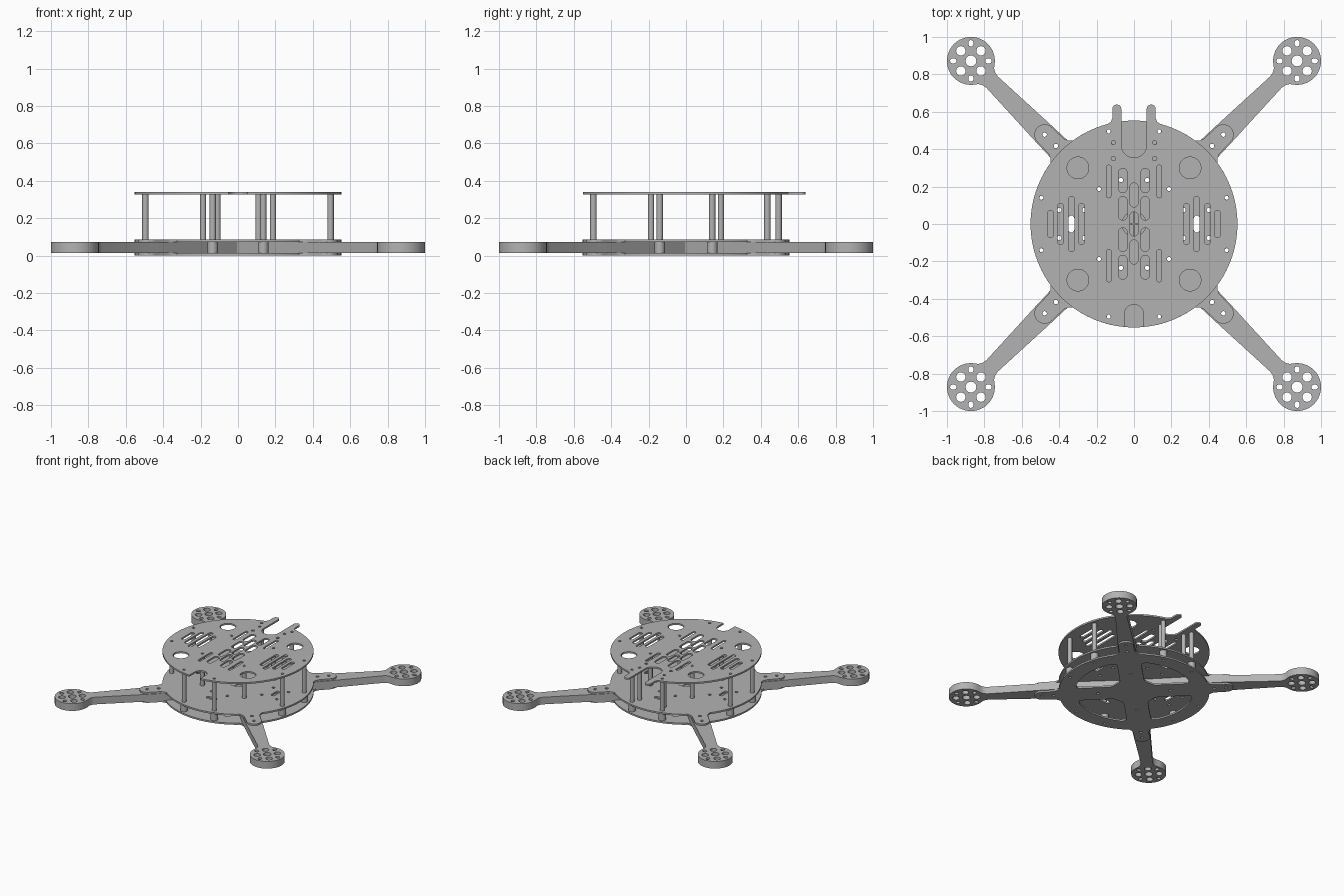
import bpy, bmesh
from math import sin, cos, pi, radians, atan2, sqrt
from mathutils import Matrix

if "Cube" in bpy.data.objects:
    bpy.data.objects.remove(bpy.data.objects["Cube"])

grey = bpy.data.materials.new("frame grey")
grey.use_nodes = True
COLOUR = (0.45, 0.45, 0.45, 1)
grey.diffuse_color = COLOUR
grey.node_tree.nodes["Principled BSDF"].inputs["Base Color"].default_value = COLOUR

R = 0.553                          # plate radius
SHEET = 0.013                      # plate thickness
ARM_TOP = 0.072
TOP_Z = 0.328
DIAGONALS = (45, 135, 225, 315)


def arc(cx, cy, r, a0, a1, n=16):
    """Points on an arc, in degrees."""
    steps = [radians(a0 + (a1 - a0) * i / n) for i in range(n + 1)]
    return [(cx + r * cos(a), cy + r * sin(a)) for a in steps]


def circle(x, y, r, n=24):
    return arc(x, y, r, 0, 360, n)[:-1]


def slot(x, y0, y1, r):
    """Upright slot with round ends."""
    return arc(x, y1 - r, r, 0, 180, 10) + arc(x, y0 + r, r, 180, 360, 10)


def turn(points, degrees):
    c, s = cos(radians(degrees)), sin(radians(degrees))
    return [(c * u - s * v, s * u + c * v) for u, v in points]


def mirrored(points):
    """Continue a half outline with its mirror image across v = 0."""
    return points + [(u, -v) for u, v in reversed(points)]


def quad(x, y):
    return [(sx * x, sy * y) for sx in (1, -1) for sy in (1, -1)]


def disc_outline(features):
    """Disc edge interrupted by (angle, profile) features, counterclockwise."""
    out = []
    for i, (angle, profile) in enumerate(features):
        out += turn(profile, angle)
        nxt_angle, nxt = features[(i + 1) % len(features)]
        a0 = angle + atan2(profile[-1][1], profile[-1][0]) * 180 / pi
        a1 = nxt_angle + atan2(nxt[0][1], nxt[0][0]) * 180 / pi
        if a1 < a0:
            a1 += 360
        out += arc(0, 0, R, a0, a1, max(6, int((a1 - a0) / 3)))[1:-1]
    return out


def cut_sheet(name, loops, z0, z1, angle=0):
    """Extrude closed loops into a solid; inner loops become holes."""
    curve = bpy.data.curves.new(name, "CURVE")
    curve.dimensions, curve.fill_mode = "2D", "BOTH"
    curve.extrude = (z1 - z0) / 2
    for loop in loops:
        spline = curve.splines.new("POLY")
        spline.points.add(len(loop) - 1)
        for p, (x, y) in zip(spline.points, loop):
            p.co = (x, y, 0, 1)
        spline.use_cyclic_u = True
    temp = bpy.data.objects.new(name + " curve", curve)
    bpy.context.collection.objects.link(temp)
    graph = bpy.context.evaluated_depsgraph_get()
    mesh = bpy.data.meshes.new_from_object(temp.evaluated_get(graph))
    bpy.data.objects.remove(temp)
    mesh.transform(Matrix.Translation((0, 0, (z0 + z1) / 2))
                   @ Matrix.Rotation(radians(angle), 4, "Z"))
    bm = bmesh.new()
    bm.from_mesh(mesh)
    bmesh.ops.remove_doubles(bm, verts=bm.verts, dist=1e-5)
    bmesh.ops.recalc_face_normals(bm, faces=bm.faces)
    bm.to_mesh(mesh)
    bm.free()
    mesh.materials.clear()
    mesh.materials.append(grey)
    obj = bpy.data.objects.new(name, mesh)
    bpy.context.collection.objects.link(obj)
    bpy.ops.object.select_all(action="DESELECT")
    obj.select_set(True)
    bpy.context.view_layer.objects.active = obj
    bpy.ops.object.shade_smooth_by_angle(angle=radians(30))
    return obj


# Shared bolt positions
rim_posts = quad(0.135, 0.495) + quad(0.495, 0.14)
inner_posts = quad(0.187, 0.187)
back_posts = [(0.11, 0.435), (-0.11, 0.435)]
posts = rim_posts + inner_posts + back_posts
arm_bolts = [0.265, 0.59, 0.676]
post_holes = [circle(x, y, 0.011, 12) for x, y in posts]
tab_holes = [turn(circle(u, 0, 0.012, 12), a) for a in DIAGONALS for u in arm_bolts[1:]]

# Bottom plate: arm tabs and four rounded triangular windows
tab = mirrored([(0.545, -0.085), (0.562, -0.068), (0.585, -0.058)]
               + arc(0.676, 0, 0.055, -90, 0, 8)[:-1])
lower_outline = disc_outline([(a, tab) for a in DIAGONALS])
window = mirrored([(0.17, -0.035), (0.185, -0.06), (0.338, -0.213), (0.355, -0.223), (0.372, -0.212)]
                  + arc(0, 0, 0.435, -27, -1, 8))
windows = [turn(window, a) for a in (0, 90, 180, 270)]
rim_holes = [circle(x, y, 0.011, 12) for x, y in posts[:12]]
cut_sheet("bottom_plate", [lower_outline] + windows + rim_holes + tab_holes, 0, SHEET)

# Middle plate: same outline, closed, with strap slots and small holes
mid_holes = [turn(slot(0.335, -0.045, 0.045, 0.016), a) for a in (0, 90, 180, 270)]
mid_holes += [circle(x, y, 0.012, 12)
              for x, y in quad(0.265, 0.075) + quad(0.4, 0.075) + quad(0.07, 0.235)]
mid_holes.append(circle(0, 0, 0.065))
cut_sheet("middle_plate", [lower_outline] + mid_holes + post_holes + tab_holes,
          ARM_TOP, ARM_TOP + SHEET)

# Top plate: front notch, rear prongs, strap slots and cable holes
notch = ([(sqrt(R * R - 0.05 ** 2), -0.05)]
         + [(0.48 - 0.05 * cos(a), 0.05 * sin(a)) for a in [radians(d) for d in range(-90, 91, 15)]]
         + [(sqrt(R * R - 0.05 ** 2), 0.05)])
prongs = mirrored([(0.535, -0.14), (0.545, -0.124), (0.565, -0.116)]
                  + arc(0.615, -0.092, 0.024, -90, 90, 12)
                  + [(0.423 - 0.068 * cos(radians(d)), 0.068 * sin(radians(d)))
                     for d in range(-90, 0, 10)])
top_loops = [disc_outline([(90, prongs), (270, notch)])]
top_loops += [circle(x, y, 0.058, 32) for x, y in quad(0.3, 0.3)]
top_loops += [circle(s * 0.11, 0.35, 0.012, 12) for s in (1, -1)]
for s in (1, -1):
    for x, half in ((0.28, 0.11), (0.335, 0.147), (0.392, 0.11), (0.447, 0.072)):
        top_loops.append(slot(s * x, -half, half, 0.016))
    for lo, hi in ((0.14, 0.315), (-0.31, -0.135)):
        top_loops.append(slot(s * 0.135, lo, hi, 0.013))
    for lo, hi in ((0.168, 0.297), (0.02, 0.147), (-0.147, -0.02), (-0.295, -0.168)):
        top_loops.append(slot(s * 0.06, lo, hi, 0.024))
for y in (-0.15, 0, 0.155):
    top_loops.append(slot(0, y - 0.065, y + 0.065, 0.021))
cut_sheet("top_plate", top_loops + post_holes, TOP_Z, TOP_Z + SHEET)

# Arms: tapered beam ending in a drilled motor pad
PAD = 0.872 * sqrt(2)
beam = [(0.005, 0), (0.06, -0.055), (0.56, -0.065), (0.7, -0.06), (1.075, -0.043),
        (1.098, -0.048), (1.118, -0.06)]
arm_outline = beam + arc(PAD, 0, 0.128, -140, 140, 48) + [(u, -v) for u, v in reversed(beam[1:])]
arm_loops = [arm_outline, circle(PAD, 0, 0.029)]
arm_loops += [circle(u, 0, 0.012, 12) for u in arm_bolts]
for a in (0, 90, 180, 270):
    small = turn([(0.094 + y, x) for x, y in slot(0, -0.017, 0.017, 0.013)], a + 45)
    for loop in (turn(circle(0.076, 0, 0.025), a), small):
        arm_loops.append([(PAD + u, v) for u, v in loop])
for name, a in zip(("back_left", "back_right", "front_right", "front_left"), DIAGONALS):
    cut_sheet(name + "_arm", arm_loops, SHEET + 0.001, ARM_TOP, a)


# Hollow posts between the plates
def tubes(name, places, r, z0, z1):
    loops = [circle(x, y, rr, 20) for x, y in places for rr in (r, 0.0105)]
    cut_sheet(name, loops, z0, z1)


tubes("standoffs", posts, 0.017, ARM_TOP + SHEET, TOP_Z)
tubes("rim_spacers", rim_posts, 0.028, SHEET, ARM_TOP)
